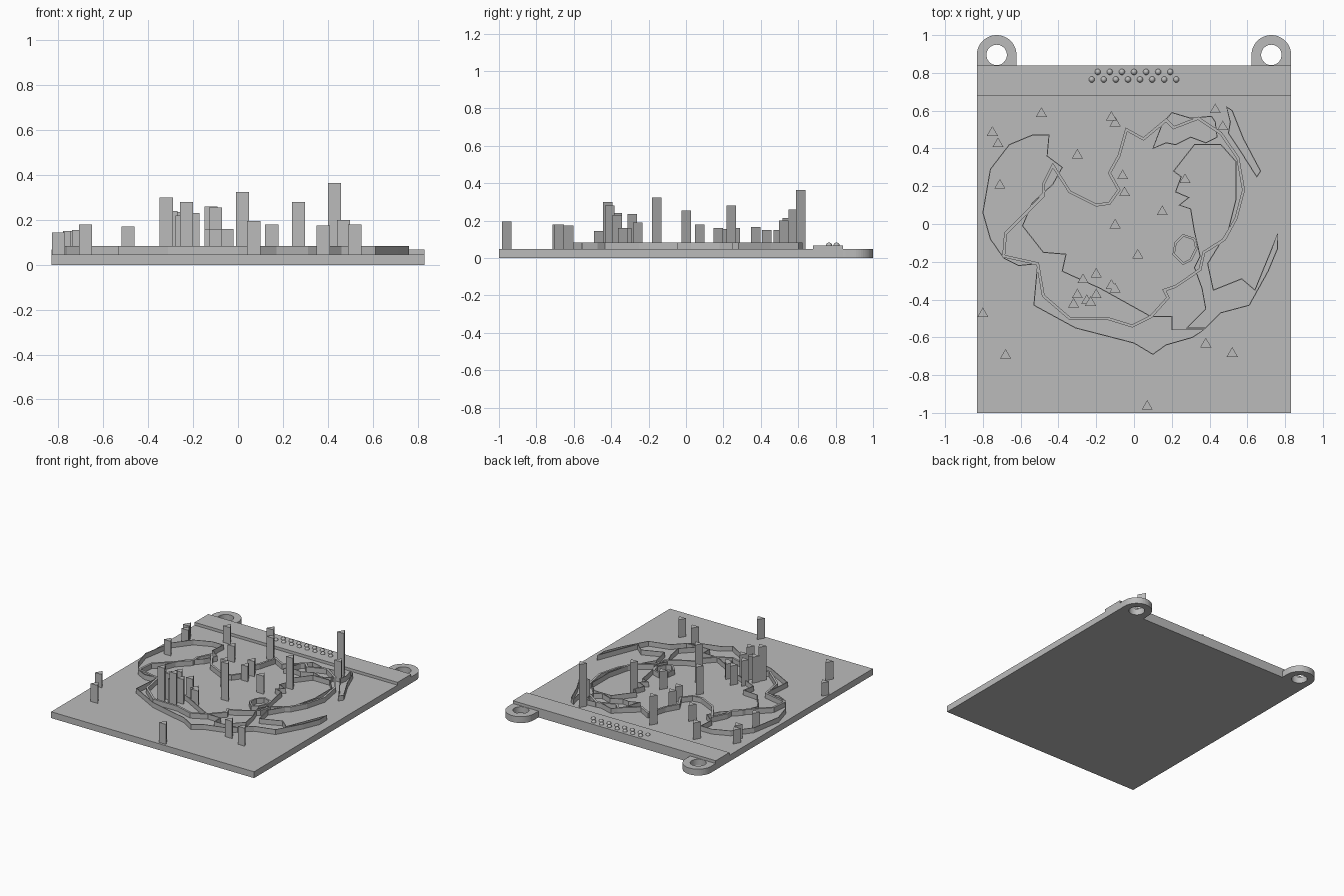
import bpy
import bmesh
import math
from mathutils import Vector, Matrix

if "Cube" in bpy.data.objects:
    bpy.data.objects.remove(bpy.data.objects["Cube"], do_unlink=True)

# One plain grey for every part
grey = bpy.data.materials.new("plain grey")
grey.use_nodes = True
colour = (0.5, 0.5, 0.5, 1)
grey.diffuse_color = colour
grey.node_tree.nodes["Principled BSDF"].inputs["Base Color"].default_value = colour

PLATE_TOP = 0.047
BAND_TOP = 0.068
WALL_TOP = 0.084
HALF_WIDTH = 0.832


def finish(bm, name, smooth=False):
    """Turn a bmesh into a named, coloured object."""
    bmesh.ops.recalc_face_normals(bm, faces=bm.faces)
    mesh = bpy.data.meshes.new(name)
    bm.to_mesh(mesh)
    bm.free()
    mesh.materials.append(grey)
    for polygon in mesh.polygons:
        polygon.use_smooth = smooth
    obj = bpy.data.objects.new(name, mesh)
    bpy.context.collection.objects.link(obj)
    return obj


def box(name, low, high):
    """Block between two opposite corners."""
    low, high = Vector(low), Vector(high)
    bm = bmesh.new()
    place = Matrix.Translation((low + high) / 2) @ Matrix.Diagonal((high - low).to_4d())
    bmesh.ops.create_cube(bm, size=1, matrix=place)
    return finish(bm, name)


def ring(name, outer, inner, bottom, top):
    """Closed band of rectangular section between two matching outlines."""
    bm = bmesh.new()
    loops = []
    for outline, z in ((outer, bottom), (outer, top), (inner, top), (inner, bottom)):
        loops.append([bm.verts.new((p[0], p[1], z)) for p in outline])
    count = len(outer)
    for side in range(4):
        a, b = loops[side], loops[(side + 1) % 4]
        for i in range(count):
            j = (i + 1) % count
            bm.faces.new((a[i], a[j], b[j], b[i]))
    return finish(bm, name)


def offset(path, distance):
    """Shift a closed path sideways with limited mitres."""
    shifted = []
    for i, point in enumerate(path):
        here = Vector(point)
        before = (here - Vector(path[i - 1])).normalized()
        after = (Vector(path[(i + 1) % len(path)]) - here).normalized()
        side_a = Vector((-before.y, before.x))
        side_b = Vector((-after.y, after.x))
        mitre = side_a + side_b
        if mitre.length < 0.01:
            mitre = side_a
        mitre.normalize()
        shifted.append(here + mitre * distance / max(mitre.dot(side_a), 0.5))
    return shifted


def wall(name, path, thickness):
    """Upright wall that follows a closed path on the plate."""
    left, right = offset(path, thickness / 2), offset(path, -thickness / 2)
    return ring(name, left, right, PLATE_TOP - 0.005, WALL_TOP)


# Base plate and the raised band along its back edge
box("base_plate", (-HALF_WIDTH, -1, 0), (HALF_WIDTH, 0.84, PLATE_TOP))
box("back_band", (-HALF_WIDTH, 0.68, 0), (HALF_WIDTH, 0.84, BAND_TOP))


# Hanging lugs: round at the back, square where they meet the plate
def lug_outline(centre, radius, drop=None):
    outline = []
    segments = 48
    for i in range(segments):
        angle = math.tau * i / segments
        c, s = math.cos(angle), math.sin(angle)
        reach = radius
        if drop and s < 0:
            reach = min(radius / max(abs(c), 0.001), drop / abs(s))
        outline.append((centre[0] + reach * c, centre[1] + reach * s))
    return outline


for side, label in ((-1, "right"), (1, "left")):
    centre = (side * 0.727, 0.895)
    ring("hanging_lug_" + label, lug_outline(centre, 0.105, 0.06),
         lug_outline(centre, 0.054), 0, PLATE_TOP)

# Two staggered rows of small domes on the band
for row, count in enumerate((8, 7)):
    for i in range(count):
        x = (i - (count - 1) / 2) * 0.064
        bm = bmesh.new()
        bmesh.ops.create_uvsphere(bm, u_segments=16, v_segments=8, radius=0.016)
        bmesh.ops.translate(bm, verts=bm.verts, vec=(x, 0.765 + row * 0.04, BAND_TOP - 0.001))
        finish(bm, "band_dome", smooth=True)

# Thicker walls: the long winding loop and the small one inside it
winding_path = [
    (-.43, .31), (-.34, .17), (-.2, .1), (-.13, .11), (-.08, .18), (-.13, .27),
    (-.08, .36), (-.04, .5), (.05, .45), (.17, .55), (.21, .51), (.34, .56),
    (.46, .48), (.55, .35), (.58, .18), (.54, .03), (.48, -.08), (.37, -.15),
    (.35, -.24), (.28, -.29), (.22, -.33), (.16, -.35), (.18, -.39), (.09, -.49),
    (-.01, -.54), (-.14, -.5), (-.34, -.5), (-.48, -.38), (-.51, -.21),
    (-.69, -.17), (-.68, -.05), (-.48, .15), (-.48, .21)]
small_path = [
    (.26, -.06), (.32, -.08), (.33, -.13), (.3, -.19), (.26, -.21), (.21, -.16), (.22, -.1)]
wall("winding_wall", winding_path, 0.015)
wall("small_loop_wall", small_path, 0.012)

# Thin walls: the outlines of the four crescent regions
left_path = [
    (-.45, .47), (-.54, .47), (-.66, .42), (-.76, .29), (-.8, .06), (-.76, -.08),
    (-.69, -.18), (-.61, -.22), (-.51, -.21), (-.53, -.43), (-.31, -.55), (0, -.63),
    (.1, -.69), (.17, -.64), (.31, -.6), (.37, -.56), (.2, -.56), (.2, -.49),
    (.09, -.49), (-.18, -.34), (-.38, -.25), (-.36, -.16), (-.48, -.15), (-.59, -.01),
    (-.54, .11), (-.43, .21), (-.38, .3), (-.46, .36)]
right_path = [
    (.32, .42), (.46, .42), (.54, .33), (.54, .13), (.5, -.03), (.39, -.21),
    (.42, -.35), (.57, -.29), (.64, -.35), (.73, -.13), (.76, -.05), (.76, -.13),
    (.71, -.25), (.61, -.43), (.46, -.47), (.38, -.55), (.28, -.55), (.38, -.45),
    (.36, -.34), (.32, -.23), (.35, -.17), (.32, -.04), (.3, .08), (.24, .1),
    (.29, .14), (.22, .17), (.25, .25), (.21, .28)]
sliver_path = [
    (.49, .62), (.52, .6), (.58, .45), (.67, .28), (.65, .25), (.58, .36), (.5, .48), (.51, .54)]
back_path = [
    (.1, .4), (.17, .43), (.22, .42), (.3, .46), (.38, .43), (.44, .46),
    (.43, .54), (.41, .57), (.3, .56), (.2, .59), (.15, .53)]
for name, path in (("left_region_wall", left_path), ("right_region_wall", right_path),
                   ("sliver_region_wall", sliver_path), ("back_region_wall", back_path)):
    wall(name, path, 0.005)

# Three-sided marker posts: x, y and top height
posts = [
    (-.75, .49, .15), (-.72, .43, .15), (-.49, .59, .17), (-.3, .37, .165),
    (-.71, .21, .155), (-.12, .57, .26), (-.1, .54, .215), (-.06, .26, .16),
    (-.05, .17, .16), (-.1, 0, .255), (.15, .07, .18), (.02, -.16, .325),
    (.43, .61, .365), (.47, .52, .2), (.27, .24, .28), (-.2, -.26, .19),
    (-.27, -.29, .235), (-.3, -.37, .24), (-.2, -.37, .23), (-.32, -.42, .3),
    (-.25, -.4, .22), (-.23, -.41, .28), (-.12, -.32, .16), (-.1, -.34, .16),
    (-.8, -.47, .145), (-.68, -.69, .18), (.38, -.63, .175), (.52, -.68, .18),
    (.07, -.96, .195)]
for x, y, top in posts:
    bm = bmesh.new()
    radius = 0.034
    base = PLATE_TOP - 0.005
    corners = []
    for k in range(3):
        angle = math.pi / 2 + k * math.tau / 3
        corners.append((x + radius * math.cos(angle), y - 0.006 + radius * math.sin(angle)))
    lower = [bm.verts.new((*c, base)) for c in corners]
    upper = [bm.verts.new((*c, top)) for c in corners]
    bm.faces.new(lower)
    bm.faces.new(upper)
    for k in range(3):
        n = (k + 1) % 3
        bm.faces.new((lower[k], lower[n], upper[n], upper[k]))
    finish(bm, "marker_post")
